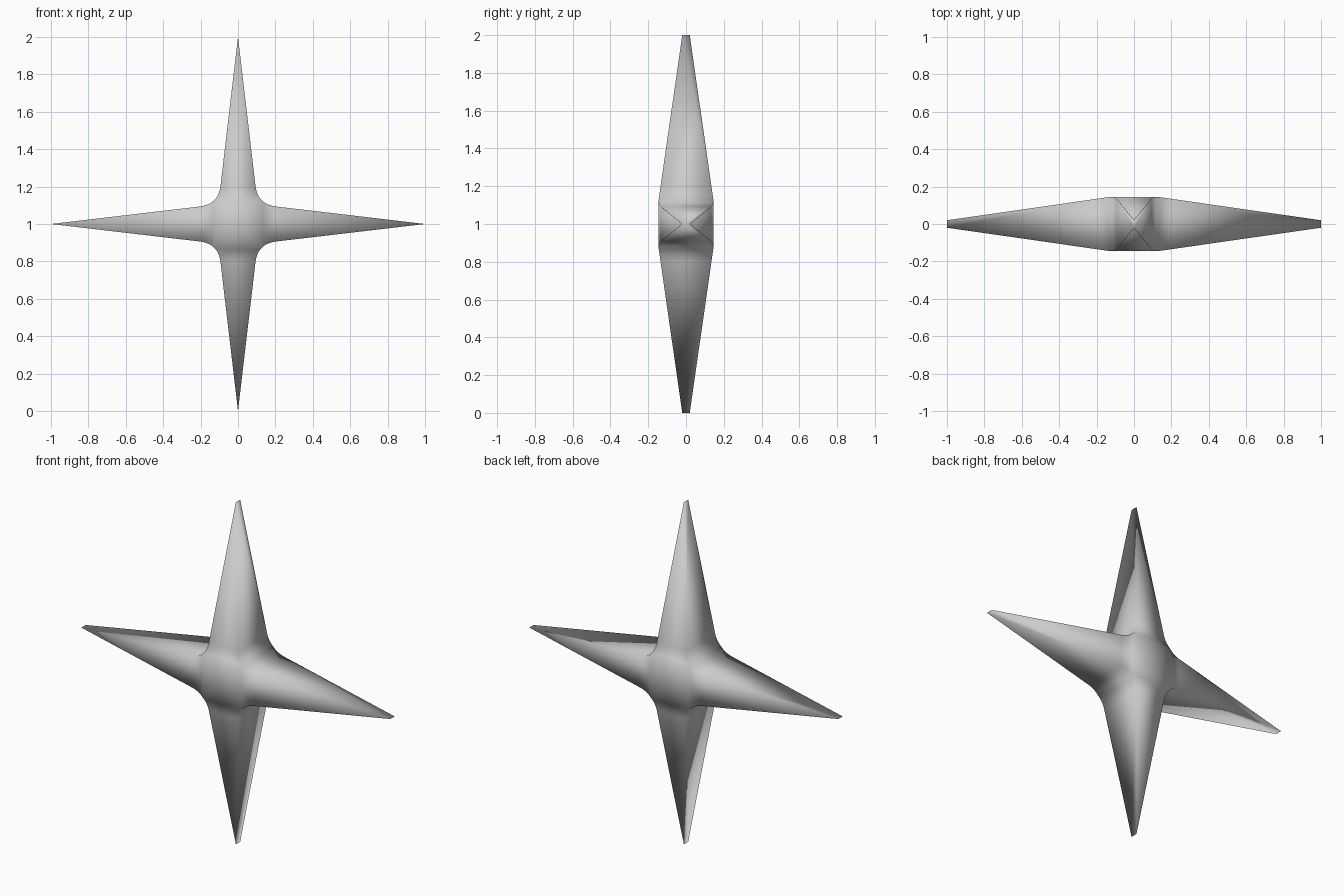
import bpy
import bmesh
from mathutils import Matrix, Vector

if "Cube" in bpy.data.objects:
    bpy.data.objects.remove(bpy.data.objects["Cube"])

FLAT, HUB_Y, TIP_Y = 0.127, 0.145, 0.02


def half_depth(r):
    """Thickness is flat at the hub and tapers to the tip."""
    return HUB_Y - (HUB_Y - TIP_Y) * max(0, r - FLAT) / (1 - FLAT)


# Half of one inner fillet as (distance along arm, half width)
a, c, b = Vector((0.2, 0.094)), Vector((0.107, 0.107)), Vector((0.094, 0.2))
SEG = 5
profile = []
for i in range(SEG + 1):
    t = 0.5 * i / SEG
    profile.append(a * (1 - t) ** 2 + c * 2 * t * (1 - t) + b * t * t)

bm = bmesh.new()
for k in range(4):
    turn = Matrix.Translation((0, 0, 1)) @ Matrix.Rotation(k * 1.5707963, 4, 'Y')

    def vert(r, w, side):
        return bm.verts.new(turn @ Vector((r, side * half_depth(r), w)))

    # Arm: paired edge points on front and back, meeting in a blade tip
    tip = {s: vert(1, 0, s) for s in (-1, 1)}
    rows = {(s, e): [vert(p.x, e * p.y, s) for p in profile]
            for s in (-1, 1) for e in (-1, 1)}
    for s in (-1, 1):
        up, low = rows[s, 1], rows[s, -1]
        bm.faces.new((tip[s], up[0], low[0]))
        for i in range(SEG):
            bm.faces.new((up[i], up[i + 1], low[i + 1], low[i]))
        # Wedge of the flat hub
        bm.faces.new((up[-1], bm.verts.new((0, s * HUB_Y, 1)), low[-1]))
    for e in (-1, 1):
        f, g = rows[-1, e], rows[1, e]
        bm.faces.new((tip[-1], f[0], g[0], tip[1]))
        for i in range(SEG):
            bm.faces.new((f[i], f[i + 1], g[i + 1], g[i]))

bmesh.ops.remove_doubles(bm, verts=bm.verts, dist=0.0005)
bmesh.ops.recalc_face_normals(bm, faces=bm.faces)
for f in bm.faces:
    f.smooth = True

mesh = bpy.data.meshes.new("four_point_star")
bm.to_mesh(mesh)
bm.free()
star = bpy.data.objects.new("four_point_star", mesh)
bpy.context.collection.objects.link(star)
